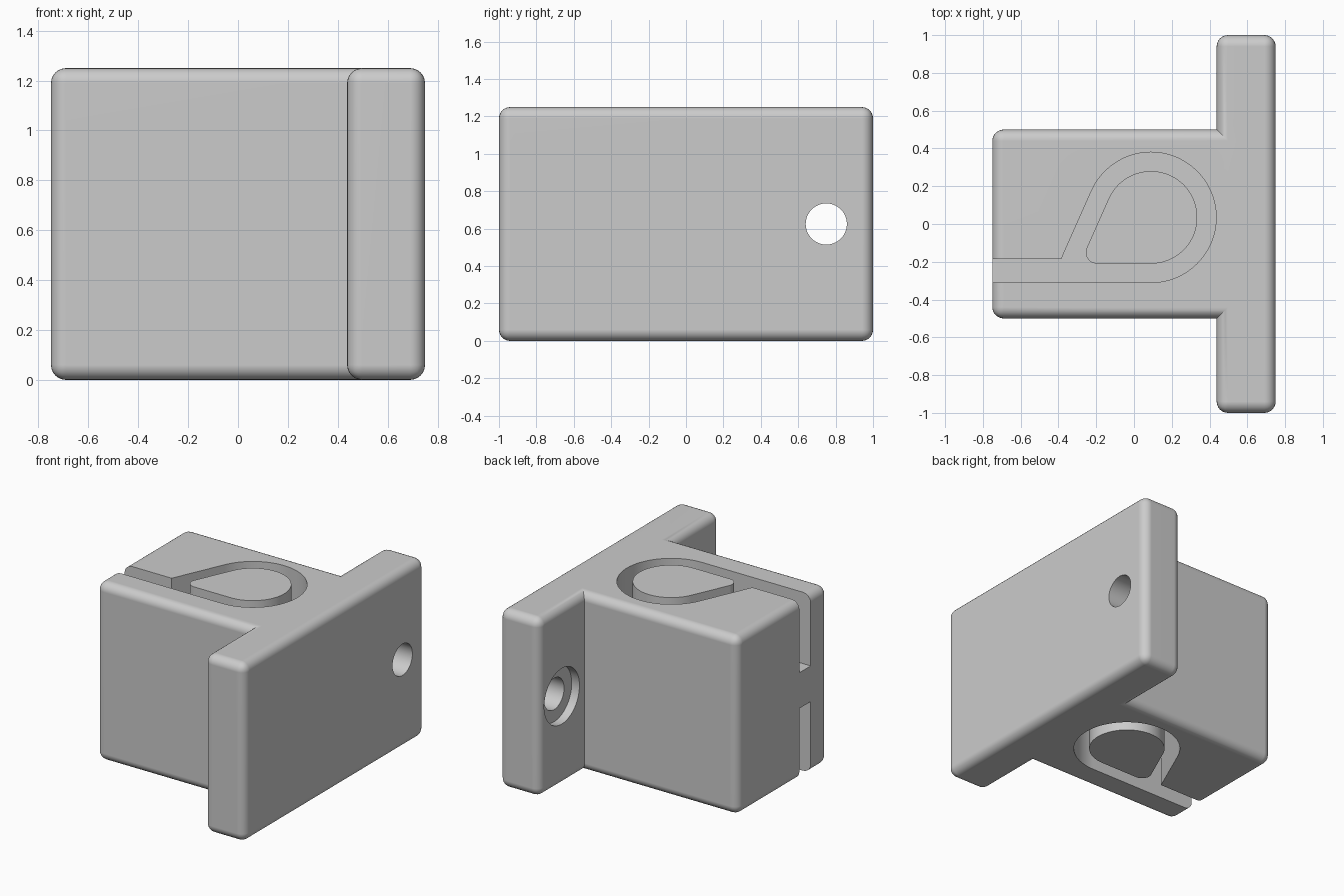
import bpy, bmesh, math
from mathutils import Vector

if "Cube" in bpy.data.objects:
    bpy.data.objects.remove(bpy.data.objects["Cube"], do_unlink=True)

HEIGHT, FILLET, GROOVE_DEPTH = 1.25, 0.06, 0.5
CENTRE = Vector((0.09, 0.035))       # centre of the loop's large arc
TILT = math.radians(156)             # direction of the slanted side's normal

grey = bpy.data.materials.new("Light grey")
grey.use_nodes = True
colour = (0.6, 0.6, 0.6, 1)
grey.diffuse_color = colour
grey.node_tree.nodes["Principled BSDF"].inputs["Base Color"].default_value = colour


def make_object(name, bm):
    bmesh.ops.recalc_face_normals(bm, faces=bm.faces)
    mesh = bpy.data.meshes.new(name)
    bm.to_mesh(mesh)
    bm.free()
    mesh.materials.append(grey)
    obj = bpy.data.objects.new(name, mesh)
    bpy.context.collection.objects.link(obj)
    return obj


def rounded_box(name, low, high):
    low, high = Vector(low), Vector(high)
    bm = bmesh.new()
    bmesh.ops.create_cube(bm, size=1)
    for v in bm.verts:
        v.co = (low + high) / 2 + v.co * (high - low)
    bmesh.ops.bevel(bm, geom=bm.edges[:], offset=FILLET, segments=6,
                    profile=0.5, affect='EDGES')
    return make_object(name, bm)


def prism(name, outline, bottom, top):
    bm = bmesh.new()
    face = bm.faces.new([bm.verts.new((p[0], p[1], bottom)) for p in outline])
    side = bmesh.ops.extrude_face_region(bm, geom=[face])["geom"]
    for v in side:
        if isinstance(v, bmesh.types.BMVert):
            v.co.z = top
    return make_object(name, bm)


def cylinder_x(name, x0, x1, y, radius):
    bm = bmesh.new()
    bmesh.ops.create_cone(bm, cap_ends=True, segments=64, radius1=radius,
                          radius2=radius, depth=x1 - x0)
    for v in bm.verts:
        v.co = ((x0 + x1) / 2 + v.co.z, y + v.co.x, HEIGHT / 2 + v.co.y)
    return make_object(name, bm)


def arc(centre, radius, start, end, steps):
    angles = [start + (end - start) * i / steps for i in range(steps + 1)]
    return [centre + radius * Vector((math.cos(a), math.sin(a))) for a in angles]


def combine(target, tool, operation):
    mod = target.modifiers.new(operation.title(), 'BOOLEAN')
    mod.operation, mod.object, mod.solver = operation, tool, 'EXACT'
    bpy.context.view_layer.objects.active = target
    bpy.ops.object.modifier_apply(modifier=mod.name)
    bpy.data.objects.remove(tool, do_unlink=True)


# T-shaped block: clamp body joined to the mounting flange
block = rounded_box("cable_anchor_block", (-0.75, -0.5, 0), (0.69, 0.5, HEIGHT))
flange = rounded_box("mounting_flange", (0.4375, -1, 0), (0.75, 1, HEIGHT))
combine(block, flange, 'UNION')

# Looped pocket with a channel to the end face, on top and bottom
loop = arc(CENTRE, 0.345, -math.pi / 2, TILT, 56)
loop += [(-0.385, -0.185), (-0.9, -0.185), (-0.9, -0.31)]
for bottom, top in ((-0.1, GROOVE_DEPTH), (HEIGHT - GROOVE_DEPTH, HEIGHT + 0.1)):
    combine(block, prism("pocket_cutter", loop, bottom, top), 'DIFFERENCE')

# Teardrop post standing in both pockets
teardrop = arc(CENTRE, 0.245, -math.pi / 2, TILT, 56)
teardrop += arc(Vector((-0.195, -0.15)), 0.06, TILT, math.pi * 1.5, 12)
combine(block, prism("teardrop_post", teardrop, 0, HEIGHT), 'UNION')

# Counterbored screw holes through the flange
for y in (-0.75, 0.75):
    combine(block, cylinder_x("hole_cutter", 0.3, 0.9, y, 0.11), 'DIFFERENCE')
    combine(block, cylinder_x("counterbore_cutter", 0.3, 0.4975, y, 0.195), 'DIFFERENCE')

# Smooth fillets and bores, crisp edges
bpy.ops.object.select_all(action='DESELECT')
block.select_set(True)
bpy.context.view_layer.objects.active = block
bpy.ops.object.shade_smooth_by_angle(angle=math.radians(30))
weighted = block.modifiers.new("Weighted normals", 'WEIGHTED_NORMAL')
weighted.keep_sharp = True
